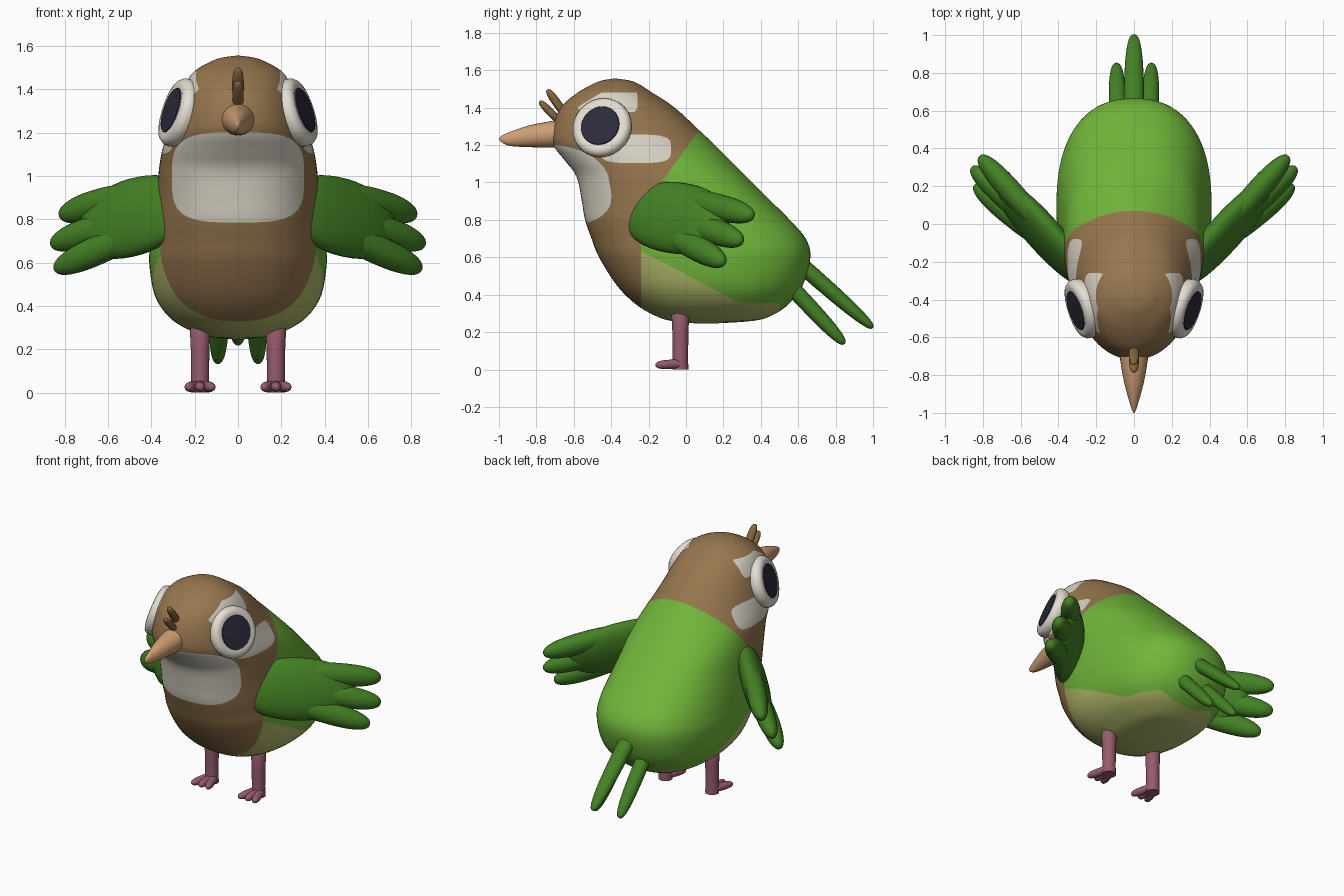
import bpy, bmesh, math
from mathutils import Vector

cube = bpy.data.objects.get("Cube")
if cube:
    bpy.data.objects.remove(cube, do_unlink=True)


def material(name, *srgb):
    col = [((c / 255 + 0.055) / 1.055) ** 2.4 for c in srgb] + [1]
    mat = bpy.data.materials.new(name)
    mat.use_nodes = True
    mat.diffuse_color = col
    bsdf = next(n for n in mat.node_tree.nodes if n.type == 'BSDF_PRINCIPLED')
    bsdf.inputs["Base Color"].default_value = col
    return mat


brown = material("brown", 150, 118, 78)
green = material("bright green", 112, 182, 58)
dark_green = material("dark green", 68, 130, 36)
olive = material("pale olive", 176, 184, 104)
cream = material("cream", 215, 210, 196)
eye_white = material("eye white", 228, 222, 210)
pupil_dark = material("pupil dark", 45, 43, 60)
tan = material("beak tan", 205, 158, 115)
mauve = material("leg mauve", 150, 92, 108)
crest_brown = material("crest brown", 132, 102, 60)


def loft(rings):
    """Skin a list of point rings and cap both ends."""
    bm = bmesh.new()
    loops = [[bm.verts.new(p) for p in ring] for ring in rings]
    for lo, hi in zip(loops, loops[1:]):
        for i in range(len(lo)):
            bm.faces.new((lo[i - 1], lo[i], hi[i], hi[i - 1]))
    bm.faces.new(loops[0])
    bm.faces.new(loops[-1])
    bmesh.ops.recalc_face_normals(bm, faces=bm.faces)
    return bm


def finish(name, bm, *mats):
    mesh = bpy.data.meshes.new(name)
    bm.to_mesh(mesh)
    bm.free()
    for mat in mats:
        mesh.materials.append(mat)
    mesh.shade_smooth()
    mesh.set_sharp_from_angle(angle=math.radians(55))
    obj = bpy.data.objects.new(name, mesh)
    bpy.context.collection.objects.link(obj)
    return obj


def angles(n):
    return [math.tau * i / n for i in range(n)]


def blob(name, mat, a, b, side_r, up_r, up=(0, 0, 1), power=2.0, taper=0.0):
    """Rounded spindle from a to b; a higher power gives blunter ends."""
    a, b = Vector(a), Vector(b)
    half = (b - a) / 2
    side = half.cross(Vector(up)).normalized()
    high = side.cross(half).normalized()
    rings = []
    for k in range(21):
        t = math.sin((k / 20 - 0.5) * math.pi * 0.995)
        r = (1 - abs(t) ** power) ** (1 / power) * (1 - taper * t)
        rings.append([a + half * (1 + t) + side * (math.cos(q) * side_r * r)
                      + high * (math.sin(q) * up_r * r) for q in angles(24)])
    return finish(name, loft(rings), mat)


def lathe(name, mat, profile, origin, axis):
    """Turn (radius, height) pairs about an axis."""
    rot = Vector(axis).to_track_quat('Z', 'Y')
    rings = [[Vector(origin) + rot @ Vector((r * math.cos(q), r * math.sin(q), h))
              for q in angles(40)] for r, h in profile]
    return finish(name, loft(rings), mat)


def paint(bm, field, index):
    """Cut the mesh along field = 0 and colour the negative side."""
    val = {}
    for v in bm.verts:
        f = field(v.co)
        val[v] = 0 if abs(f) < 1e-4 else f
    for e in list(bm.edges):
        a, b = e.verts
        if val[a] * val[b] < 0:
            new = bmesh.utils.edge_split(e, a, val[a] / (val[a] - val[b]))[1]
            val[new] = 0
    for face in list(bm.faces):
        zero = [v for v in face.verts if val[v] == 0]
        if len(zero) == 2 and bm.edges.get(zero) is None:
            bmesh.utils.face_split(face, zero[0], zero[1])
    for face in bm.faces:
        if sum(val[v] for v in face.verts) < 0:
            face.material_index = index


def smooth_rows(rows, steps):
    """Catmull-Rom through table rows."""
    out = []
    for i in range(len(rows) - 1):
        quad = [rows[max(0, min(len(rows) - 1, i + k))] for k in (-1, 0, 1, 2)]
        for s in range(steps):
            t = s / steps
            out.append([b + t / 2 * (c - a + t * (2 * a - 5 * b + 4 * c - d
                        + t * (3 * (b - c) + d - a))) for a, b, c, d in zip(*quad)])
    return out + [rows[-1]]


# Body and head: height, front y, back y, half width
sections = [
    (.245, .07, .13, .02), (.26, -.08, .36, .15), (.29, -.17, .46, .23),
    (.35, -.27, .55, .32), (.45, -.37, .625, .385), (.6, -.465, .665, .41),
    (.7, -.505, .64, .402), (.8, -.54, .555, .39), (.9, -.557, .455, .378),
    (1.03, -.585, .325, .365), (1.12, -.65, .235, .35), (1.2, -.71, .155, .325),
    (1.28, -.715, .07, .3), (1.4, -.67, -.06, .255), (1.48, -.58, -.18, .205),
    (1.525, -.5, -.25, .13), (1.545, -.45, -.3, .08), (1.555, -.39, -.37, .01)]


def body_ring(z, front, back, w):
    n = 2 / (2.35 if z < 1 else max(2.0, 2.35 - (z - 1) * 1.4))

    def se(c):
        return math.copysign(abs(c) ** n, c)
    return [Vector((w * se(math.cos(q)),
                    (front + back) / 2 + (back - front) / 2 * se(math.sin(q)), z))
            for q in angles(72)]


def mantle(p):
    return -.24 + max(0, p.z - .85) * .72 - p.y


def belly(p):
    return max(mantle(p), p.z - max(.355, .64 - .53 * (p.y + .25)), p.y - .5)


def oval(u, v, power):
    return (abs(u) ** power + abs(v) ** power) ** (1 / power) - 1


def throat(p):
    return max(oval(p.x / .305, (p.z - .993) / .208, 3.6), p.y + .3)


def cheek(p):
    return oval((p.y + .27) / .19, (p.z - 1.18) / .076, 4)


def brow(p):
    return max(abs(p.y + .42) - .16, abs(p.z - 1.43) - .052,
               p.z - 1.482 - .6 * (p.y + .45))


body = loft([body_ring(*row) for row in smooth_rows(sections, 4)])
for slot, field in enumerate((mantle, belly, throat, cheek, brow)):
    paint(body, field, min(slot + 1, 3))
finish("body", body, brown, green, olive, cream)

# Beak: y, centre height, half width, half height
beak_rows = [(-.64, 1.262, .078, .076), (-.72, 1.257, .073, .071),
             (-.84, 1.247, .052, .058), (-.94, 1.233, .025, .038),
             (-.985, 1.232, .011, .018), (-1, 1.233, .002, .003)]
finish("beak", loft([[Vector((w * math.cos(q), y, z + h * math.sin(q)))
                      for q in angles(24)]
                     for y, z, w, h in smooth_rows(beak_rows, 3)]), tan)

# Crest feathers
blob("crest_front", crest_brown, (0, -.66, 1.31), (0, -.783, 1.435), .026, .021, power=2.6)
blob("crest_back", crest_brown, (0, -.63, 1.34), (0, -.742, 1.497), .027, .023, power=2.6)

# Tail middle feather
blob("tail_middle", dark_green, (0, .5, .66), (0, 1, .222), .052, .042, power=2.8, taper=.15)

for s, tag in ((1, "left"), (-1, "right")):
    def at(x, y, z):
        return Vector((s * x, y, z))

    # Tail side feathers
    blob(tag + "_tail_feather", dark_green, at(.08, .48, .53), at(.093, .848, .137),
         .046, .042, power=2.8, taper=.1)

    # Eyes
    centre, gaze = at(.272, -.447, 1.292), at(1, -.33, .33)
    lathe(tag + "_eye", eye_white,
          [(.13, -.07), (.155, -.03), (.163, 0), (.16, .02), (.147, .037),
           (.127, .043), (.107, .04), (.01, .04)], centre, gaze)
    lathe(tag + "_pupil", pupil_dark,
          [(.108, .039), (.105, .045), (.06, .047), (.01, .048)], centre, gaze)

    # Wings: one palm and three feather tips
    tilt = at(.2, -.22, -.95)
    blob(tag + "_wing", dark_green, at(.235, -.32, .86), at(.725, .22, .76),
         .08, .195, tilt, 2.2)
    for i, (root, tip) in enumerate((((.48, -.02, .92), (.818, .36, .82)),
                                     ((.48, -.04, .81), (.86, .3, .685)),
                                     ((.44, -.12, .75), (.845, .205, .57)))):
        blob(f"{tag}_wing_feather_{i + 1}", dark_green, at(*root), at(*tip),
             .06, .07, tilt, 2.4)

    # Legs and toes
    lathe(tag + "_leg", mauve, [(.043, 0), (.041, .06), (.043, .2), (.047, .29), (.04, .305)],
          at(.175, -.03, 0), (0, 0, 1))
    for i in (-1, 0, 1):
        blob(f"{tag}_toe_{i + 2}", mauve, at(.175 + .005 * i, .01, .032),
             at(.175 + .058 * i, -.162, .024), .026, .025, power=2.8)
